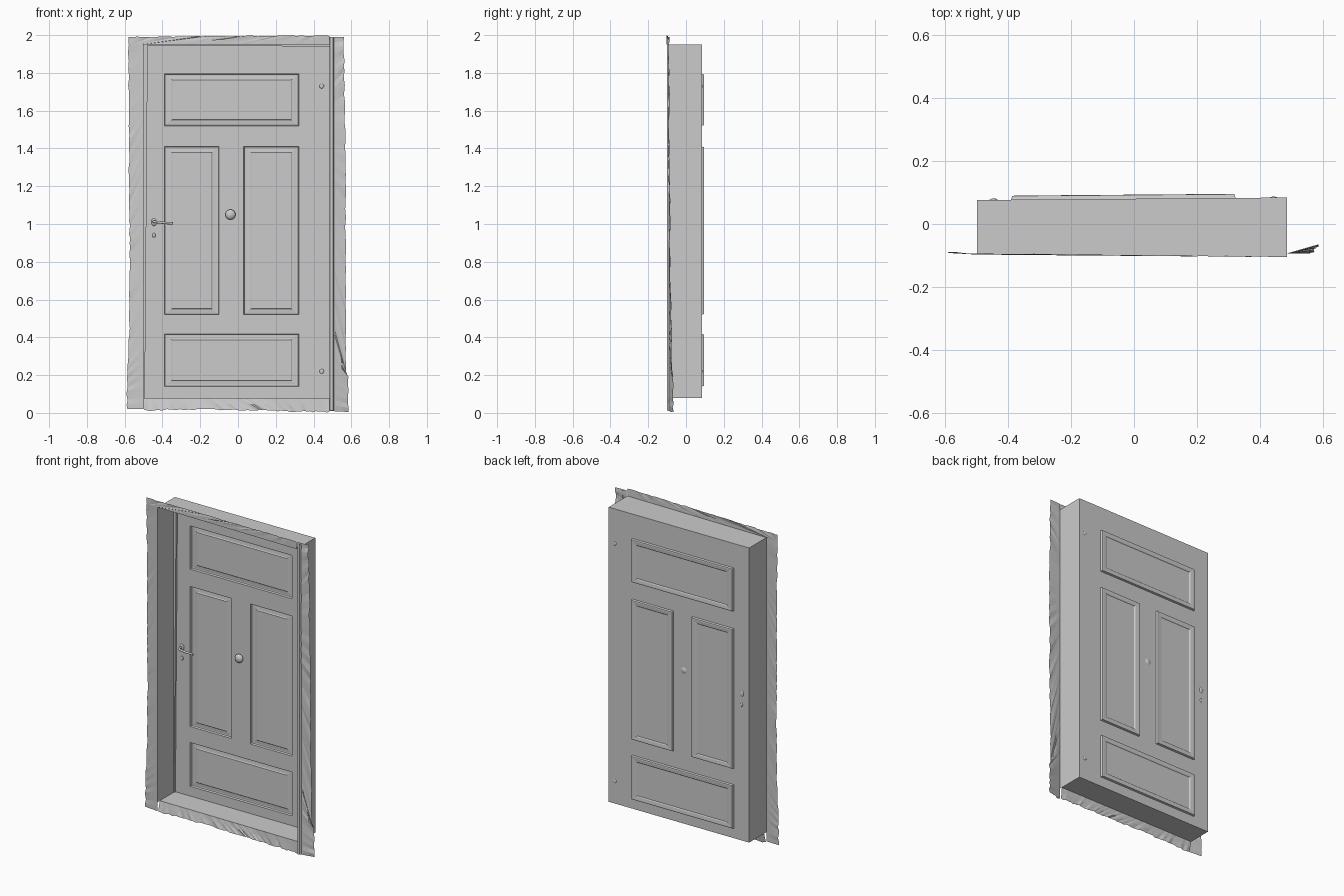
import bpy, bmesh, random
from mathutils import Vector

if "Cube" in bpy.data.objects:
    bpy.data.objects.remove(bpy.data.objects["Cube"])

random.seed(4)


def door_y(x):
    # the door leaf is very slightly out of square
    return 0.080 + 0.008 * x


def make_object(name, bm):
    bmesh.ops.remove_doubles(bm, verts=bm.verts, dist=0.0002)
    me = bpy.data.meshes.new(name)
    bm.to_mesh(me)
    bm.free()
    ob = bpy.data.objects.new(name, me)
    bpy.context.collection.objects.link(ob)
    return ob


def quad(bm, pts):
    return bm.faces.new([bm.verts.new(p) for p in pts])


def rect(x0, x1, z0, z1, dy, tilt=0.0):
    # rectangle on the door plane, pushed back by dy
    return [Vector((x, door_y(x) + dy, z + tilt * x))
            for x, z in ((x0, z0), (x1, z0), (x1, z1), (x0, z1))]


def sample(keys, t):
    # linear interpolation through evenly spaced key points
    f = t * (len(keys) - 1)
    i = min(int(f), len(keys) - 2)
    return Vector(keys[i]).lerp(Vector(keys[i + 1]), f - i)


def worn_strip(name, inner, outer, steps, wear, across):
    # thin sheet with a clean inner edge and a worn outer edge
    bm = bmesh.new()
    rows = []
    for i in range(steps + 1):
        a, b = sample(inner, i / steps), sample(outer, i / steps)
        b = b + Vector([random.uniform(-w, w) for w in wear])
        rows.append([bm.verts.new(a.lerp(b, k / across)) for k in range(across + 1)])
    for r, s in zip(rows, rows[1:]):
        for k in range(across):
            bm.faces.new((r[k], r[k + 1], s[k + 1], s[k]))
    return make_object(name, bm)


L, R, B, T, F = -0.497, 0.485, 0.078, 1.95, -0.097

# Door leaf: stiles and rails around four panel openings
PANELS = [(-0.39, 0.322, 1.52, 1.795), (-0.39, -0.10, 0.52, 1.41),
          (0.03, 0.322, 0.52, 1.41), (-0.39, 0.322, 0.14, 0.418)]
xs = [L, -0.39, -0.10, 0.03, 0.322, R]
zs = [B, 0.14, 0.418, 0.52, 1.41, 1.52, 1.795, T]
bm = bmesh.new()
for x0, x1 in zip(xs, xs[1:]):
    for z0, z1 in zip(zs, zs[1:]):
        cx, cz = (x0 + x1) / 2, (z0 + z1) / 2
        if not any(p[0] < cx < p[1] and p[2] < cz < p[3] for p in PANELS):
            quad(bm, rect(x0, x1, z0, z1, 0))
make_object("door_leaf", bm)

# Recessed panels with moulded edge and raised field
for n, (x0, x1, z0, z1) in enumerate(PANELS):
    bm = bmesh.new()
    rings = []
    for inset, dy in ((0, 0), (0.004, 0.012), (0.012, 0.013),
                      (0.036, 0.011), (0.042, 0.007)):
        k = inset * 0.78
        rings.append(rect(x0 + inset, x1 - inset, z0 + k, z1 - k, dy))
    for a, b in zip(rings, rings[1:]):
        for i in range(4):
            j = (i + 1) % 4
            quad(bm, (a[i], a[j], b[j], b[i]))
    quad(bm, rings[-1])
    make_object(f"door_panel_{n + 1}", bm)

# Jamb: reveal walls from the casing back to the door
bm = bmesh.new()
yl, yr, ys = door_y(L), door_y(R), -0.075
quad(bm, ((L, F, B), (L, yl, B), (L, yl, T), (L, F, T)))
quad(bm, ((R, yr, B), (R, F, B), (R, F, T), (R, yr, T)))
quad(bm, ((L, F, T), (L, yl, T), (R, yr, T), (R, F - 0.006, T)))
quad(bm, ((L, ys, B), (R, ys, B), (R, yr, B), (L, yl, B)))
make_object("jamb_reveal", bm)

# Narrow stop on the latch side and along the head
bm = bmesh.new()
x1, y0 = L + 0.019, 0.062
quad(bm, ((L, y0, B), (L + 0.004, y0, B), (x1, y0, T), (L, y0, T)))
quad(bm, ((L + 0.004, y0, B), (L + 0.004, yl, B), (x1, yl, T), (x1, y0, T)))
quad(bm, ((L, y0, T - 0.006), (R, y0, T - 0.01), (R, y0, T), (L, y0, T)))
make_object("door_stop", bm)

# Worn casing boards, head trim and sill front
worn_strip("casing_left",
           [(L, F, 0.02), (L, F, 1.95)],
           [(-0.587, -0.090, 0.022), (-0.588, -0.090, 0.215), (-0.576, -0.09, 0.41),
            (-0.573, -0.09, 0.80), (-0.574, -0.09, 1.0), (-0.576, -0.09, 1.2),
            (-0.578, -0.09, 1.58), (-0.580, -0.091, 1.95)],
           60, (0.003, 0.002, 0), 3)
worn_strip("casing_right",
           [(R, -0.093, 0.01), (R, -0.093, 1.99)],
           [(0.583, -0.068, 0.005), (0.585, -0.070, 0.19), (0.570, -0.076, 0.21),
            (0.570, -0.080, 0.60), (0.570, -0.085, 1.0), (0.568, -0.088, 1.4),
            (0.562, -0.09, 1.80), (0.560, -0.09, 1.99)],
           60, (0.003, 0.004, 0), 3)
worn_strip("head_trim",
           [(-0.58, -0.092, T), (L, F, T), (R, F - 0.006, T)],
           [(-0.58, -0.093, 1.99), (-0.10, -0.099, 1.994), (R, -0.104, 1.998)],
           40, (0, 0.002, 0.002), 2)
worn_strip("sill_front",
           [(L, ys, B), (R, ys, B)],
           [(L, -0.09, 0.014), (-0.2, -0.086, 0.018), (0.1, -0.086, 0.015),
            (0.3, -0.08, 0.008), (R, -0.082, 0.004)],
           50, (0, 0.004, 0.004), 2)

# Raised inner bead on the right casing
bm = bmesh.new()
prof = [(R, -0.094), (R + 0.003, -0.1), (R + 0.018, -0.1), (R + 0.024, -0.091)]
for (xa, ya), (xb, yb) in zip(prof, prof[1:]):
    quad(bm, ((xa, ya, 0.012), (xb, yb, 0.012), (xb, yb, 1.985), (xa, ya, 1.985)))
make_object("casing_bead", bm)


def round_part(name, loc, scale):
    bpy.ops.mesh.primitive_uv_sphere_add(segments=24, ring_count=12, radius=1, location=loc)
    ob = bpy.context.object
    ob.name = name
    ob.scale = scale
    bpy.ops.object.shade_smooth()


# Knob, keyhole cover and hinge bolts
round_part("door_knob", (-0.04, 0.067, 1.05), (0.027, 0.018, 0.027))
round_part("keyhole_cover", (-0.445, 0.075, 0.94), (0.008, 0.006, 0.013))
for z in (1.73, 0.22):
    round_part("hinge_bolt", (0.443, 0.082, z), (0.012, 0.005, 0.012))
round_part("handle_rose", (-0.445, 0.074, 1.01), (0.014, 0.007, 0.02))

# Lever handle swept along a bent path
cu = bpy.data.curves.new("door_handle", 'CURVE')
cu.dimensions = '3D'
cu.bevel_depth = 0.0065
cu.bevel_resolution = 3
cu.use_fill_caps = True
sp = cu.splines.new('POLY')
path = [(-0.445, 0.077, 1.012), (-0.447, 0.045, 1.012), (-0.435, 0.037, 1.011),
        (-0.39, 0.038, 1.006), (-0.345, 0.042, 1.003)]
sp.points.add(len(path) - 1)
for p, co in zip(sp.points, path):
    p.co = (*co, 1)
bpy.context.collection.objects.link(bpy.data.objects.new("door_handle", cu))
